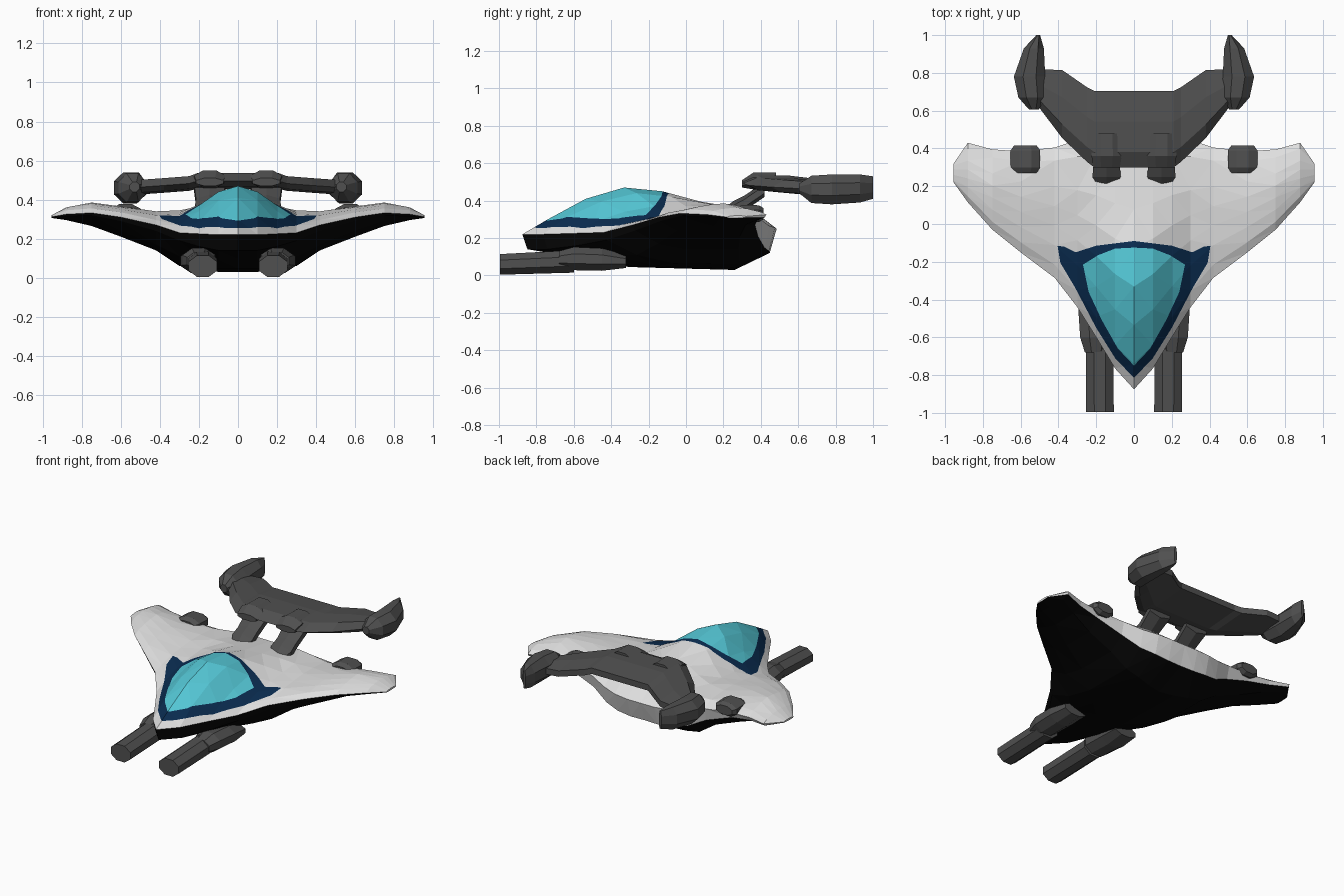
import bpy, bmesh, math
from mathutils import Vector

if "Cube" in bpy.data.objects:
    bpy.data.objects.remove(bpy.data.objects["Cube"])


def material(name, r, g, b):
    m = bpy.data.materials.new(name)
    m.diffuse_color = (r, g, b, 1)
    m.use_nodes = True
    m.node_tree.nodes["Principled BSDF"].inputs["Base Color"].default_value = m.diffuse_color
    return m


WHITE = material("hull white", .74, .74, .74)
BLACK = material("belly black", .002, .002, .002)
CYAN = material("canopy cyan", .09, .58, .68)
NAVY = material("canopy frame navy", .003, .025, .08)
GREY = material("machinery grey", .08, .08, .08)


def loft(bm, rings, mats=None):
    """Skin a list of closed rings and cap both ends."""
    vs = [[bm.verts.new(p) for p in r] for r in rings]
    n = len(vs[0])
    for a, b in zip(vs, vs[1:]):
        for k in range(n):
            f = bm.faces.new((a[k], a[(k + 1) % n], b[(k + 1) % n], b[k]))
            f.material_index = mats[k] if mats else 0
    bm.faces.new(vs[0])
    bm.faces.new(vs[-1])


def finish(name, bm, mats):
    bmesh.ops.recalc_face_normals(bm, faces=bm.faces)
    me = bpy.data.meshes.new(name)
    bm.to_mesh(me)
    bm.free()
    for m in mats:
        me.materials.append(m)
    ob = bpy.data.objects.new(name, me)
    bpy.context.collection.objects.link(ob)
    return ob


def pod(name, sections, sides):
    """Mirrored pair of lofts along y; section = (y, cx, cz, half width, half height)."""
    for side, label in ((1, "right"), (-1, "left")):
        bm = bmesh.new()
        rings = []
        for y, cx, cz, hw, hh in sections:
            ring = []
            for i in range(sides):
                a = 2 * math.pi * (i + .5) / sides
                s = 1 / math.cos(math.pi / sides)
                ring.append((side * (cx + hw * s * math.cos(a)), y, cz + hh * s * math.sin(a)))
            rings.append(ring)
        loft(bm, rings)
        finish(label + "_" + name, bm, [GREY])


# Hull: spanwise stations (x, front y, back y, front z, back z)
plan = [(0, -.875, .485, .22, .25), (.1, -.765, .485, .22, .25), (.2, -.60, .475, .225, .255),
        (.3, -.44, .445, .23, .265), (.42, -.285, .405, .27, .295), (.6, -.15, .385, .31, .31),
        (.75, -.03, .395, .332, .32), (.88, .115, .43, .325, .325), (.955, .22, .32, .312, .316)]
top_t = (.1, .25, .4, .55, .7, .9)
top_z = [(.30, .41, .47, .45, .395, .35), (.31, .395, .44, .42, .385, .345),
         (.285, .34, .37, .375, .365, .34), (.27, .305, .325, .335, .345, .335),
         (.295, .32, .33, .34, .34, .33), (.335, .35, .36, .365, .36, .34),
         (.355, .37, .38, .385, .375, .35), (.345, .355, .36, .36, .355, .34),
         (.316, .318, .32, .32, .32, .318)]
low_t = (.97, .82, .42, .2, .02)
low_z = [(.12, .03, .045, .10, .14), (.12, .03, .045, .09, .14), (.13, .04, .05, .10, .16),
         (.15, .06, .065, .11, .19), (.21, .14, .14, .17, .24), (.27, .21, .21, .24, .29),
         (.295, .27, .265, .29, .32), (.31, .295, .295, .30, .315),
         (.31, .308, .306, .306, .308)]


def hull_ring(i, side):
    x, y0, y1, z0, z1 = plan[i]
    pts = [(0, z0)] + list(zip(top_t, top_z[i])) + [(1, z1)] + list(zip(low_t, low_z[i]))
    return [(side * x, y0 + (y1 - y0) * t, z) for t, z in pts]


bm = bmesh.new()
last = len(plan) - 1
rings = [hull_ring(i, -1) for i in range(last, 0, -1)] + [hull_ring(i, 1) for i in range(last + 1)]
loft(bm, rings, [0] * 8 + [1] * 5)
bmesh.ops.triangulate(bm, faces=bm.faces)

# Canopy glass and frame: cut into the upper skin, outlines for the right half
glass = [(0, -.75), (.085, -.66), (.17, -.51), (.24, -.36), (.27, -.215), (.19, -.165), (.1, -.13), (0, -.125)]
frame = [(0, -.815), (.1, -.71), (.2, -.55), (.31, -.34), (.39, -.205), (.405, -.115), (.37, -.12),
         (.31, -.15), (.2, -.115), (0, -.09)]


def inside(x, y, poly):
    hit = False
    for (xa, ya), (xb, yb) in zip(poly, poly[1:] + poly[:1]):
        if (ya > y) != (yb > y) and x < xa + (y - ya) * (xb - xa) / (yb - ya):
            hit = not hit
    return hit


def is_canopy_zone(f):
    c = f.calc_center_median()
    f.normal_update()
    return f.material_index == 0 and abs(c.x) < .6 and c.y < .2


bmesh.ops.recalc_face_normals(bm, faces=bm.faces)
for poly in (glass, frame):
    for (xa, ya), (xb, yb) in zip(poly, poly[1:]):
        for s in (1, -1):
            faces = [f for f in bm.faces if is_canopy_zone(f)]
            geom = faces + list({e for f in faces for e in f.edges}) + list({v for f in faces for v in f.verts})
            bmesh.ops.bisect_plane(bm, geom=geom, dist=1e-5, plane_co=Vector((s * xa, ya, 0)),
                                   plane_no=Vector((yb - ya, -s * (xb - xa), 0)).normalized())
for f in bm.faces:
    if is_canopy_zone(f):
        c = f.calc_center_median()
        if inside(abs(c.x), c.y, glass):
            f.material_index = 2
        elif inside(abs(c.x), c.y, frame):
            f.material_index = 3
finish("hull", bm, [WHITE, BLACK, CYAN, NAVY])

# Guns under the nose
pod("gun_barrel", [(-.995, .18, .059, .073, .055), (-.6, .182, .075, .073, .06)], 8)
pod("gun_housing", [(-.68, .2, .085, .06, .045), (-.6, .2, .09, .085, .062), (-.45, .205, .085, .09, .06),
                    (-.32, .2, .075, .08, .035)], 8)

# Small engines on the wing trailing edge
pod("wing_engine", [(.27, .575, .335, .06, .025), (.30, .575, .335, .078, .042),
                    (.39, .575, .33, .078, .045), (.415, .575, .33, .06, .03)], 8)

# Tail wing: stations (x, front y, back y, top z, bottom z)
tail = [(.0, .30, .705, .535, .455), (.21, .30, .705, .535, .455), (.25, .33, .725, .52, .445),
        (.38, .455, .815, .51, .435), (.52, .64, .82, .50, .425)]


def tail_ring(s, side):
    x, y0, y1, zt, zb = s
    d = y1 - y0
    zm = (zt + zb) / 2
    return [(side * x, y0 + d * t, z) for t, z in
            ((0, zm), (.2, zt), (.6, zt), (1, zm + .02), (1, zm - .02), (.4, zb), (.15, zb + .01))]


bm = bmesh.new()
loft(bm, [tail_ring(s, -1) for s in tail[:0:-1]] + [tail_ring(s, 1) for s in tail])
finish("tail_wing", bm, [GREY])

# Raised blocks on the tail, its struts and the leaf-shaped end pods
pod("tail_block", [(.30, .145, .49, .07, .02), (.36, .145, .505, .08, .045), (.48, .145, .505, .075, .045)], 8)
pod("tail_strut", [(.21, .145, .33, .05, .025), (.25, .145, .35, .075, .04), (.31, .145, .385, .07, .035),
                   (.42, .145, .46, .08, .035)], 6)
pod("tail_end_pod", [(.605, .53, .465, .025, .025), (.67, .54, .46, .072, .073), (.78, .553, .46, .083, .08),
                     (.93, .53, .465, .053, .075), (1.0, .507, .47, .01, .06)], 8)
